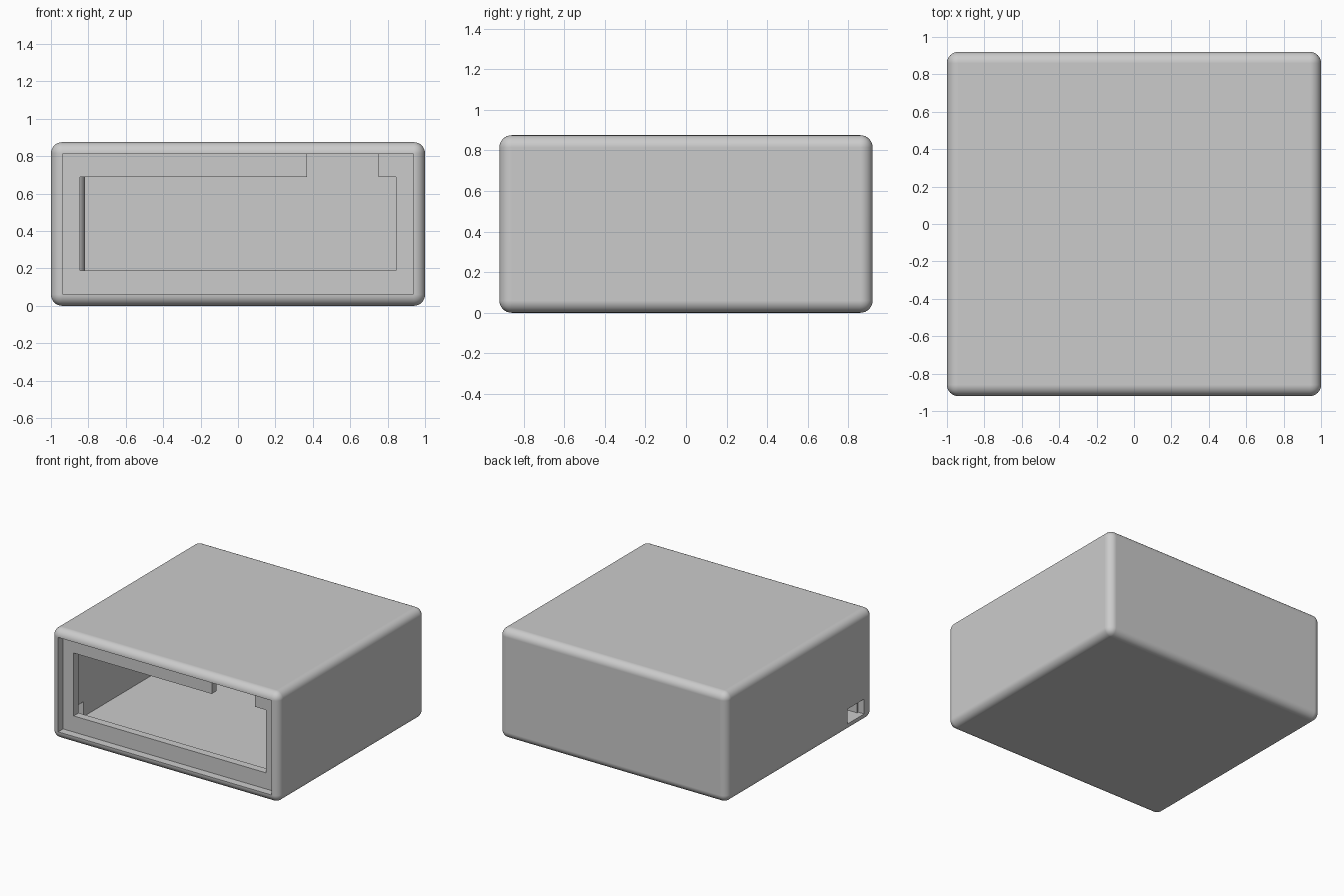
import bpy, bmesh, math

cube = bpy.data.objects.get("Cube")
if cube:
    bpy.data.objects.remove(cube, do_unlink=True)

# Main dimensions
HX, HY, H = 1.0, 0.92, 0.875
WALL = 0.062
ROUND = 0.06
IN_X, IN_Y = HX - WALL, HY - WALL
FLOOR, CEIL = WALL, H - WALL

# Single grey plastic
grey = bpy.data.materials.new("grey_plastic")
grey.use_nodes = True
colour = (0.6, 0.6, 0.6, 1)
grey.diffuse_color = colour
grey.node_tree.nodes["Principled BSDF"].inputs["Base Color"].default_value = colour


def add_object(name, bm):
    bmesh.ops.recalc_face_normals(bm, faces=bm.faces[:])
    mesh = bpy.data.meshes.new(name)
    bm.to_mesh(mesh)
    bm.free()
    mesh.materials.append(grey)
    obj = bpy.data.objects.new(name, mesh)
    bpy.context.collection.objects.link(obj)
    return obj


def box(name, low, high):
    bm = bmesh.new()
    bmesh.ops.create_cube(bm, size=1)
    for v in bm.verts:
        v.co = [(a + b) / 2 + c * (b - a) for a, b, c in zip(low, high, v.co)]
    return add_object(name, bm)


def select_only(obj):
    bpy.ops.object.select_all(action="DESELECT")
    obj.select_set(True)
    bpy.context.view_layer.objects.active = obj


def apply_modifier(obj, mod):
    select_only(obj)
    bpy.ops.object.modifier_apply(modifier=mod.name)


def cut(obj, cutter):
    mod = obj.modifiers.new("cut", "BOOLEAN")
    mod.operation = "DIFFERENCE"
    mod.solver = "EXACT"
    mod.object = cutter
    apply_modifier(obj, mod)
    bpy.data.objects.remove(cutter, do_unlink=True)


def smooth(obj):
    select_only(obj)
    bpy.ops.object.shade_smooth_by_angle(angle=math.radians(30))


# Rounded outer shell, hollow and open at the front
shell = box("case_shell", (-HX, -HY, 0), (HX, HY, H))
bevel = shell.modifiers.new("rounding", "BEVEL")
bevel.width = ROUND
bevel.segments = 8
apply_modifier(shell, bevel)
cut(shell, box("cavity_cutter", (-IN_X, -HY - 0.2, FLOOR), (IN_X, IN_Y, CEIL)))

# Small cable slot low in the side wall, near the front
cut(shell, box("slot_cutter", (-HX - 0.1, -0.81, FLOOR), (-IN_X + 0.05, -0.6, 0.18)))
smooth(shell)
weighted = shell.modifiers.new("flat_panels", "WEIGHTED_NORMAL")
weighted.keep_sharp = True
apply_modifier(shell, weighted)

# Recessed front frame with a window and a notch in its top bar
OPEN_X, LOW, TOP = 0.845, 0.19, 0.69
NOTCH_A, NOTCH_B = 0.37, 0.75
OUT, BASE, ROOF = IN_X + 0.01, FLOOR - 0.01, CEIL + 0.01
outline = [
    (NOTCH_A, ROOF), (-OUT, ROOF), (-OUT, BASE), (OUT, BASE),
    (OUT, ROOF), (NOTCH_B, ROOF), (NOTCH_B, TOP), (OPEN_X, TOP),
    (OPEN_X, LOW), (-OPEN_X, LOW), (-OPEN_X, TOP), (NOTCH_A, TOP),
]
bm = bmesh.new()
face = bm.faces.new([bm.verts.new((x, -IN_Y, z)) for x, z in outline])
extruded = bmesh.ops.extrude_face_region(bm, geom=[face])["geom"]
bmesh.ops.translate(
    bm, vec=(0, WALL, 0),
    verts=[g for g in extruded if isinstance(g, bmesh.types.BMVert)])
add_object("front_frame", bm)

# Round post in the back corner of the cavity
bm = bmesh.new()
bmesh.ops.create_cone(bm, cap_ends=True, segments=32, radius1=ROUND,
                      radius2=ROUND, depth=CEIL - FLOOR + 0.01)
bmesh.ops.translate(bm, verts=bm.verts[:],
                    vec=(-IN_X + ROUND, IN_Y - ROUND, H / 2))
smooth(add_object("corner_post", bm))
